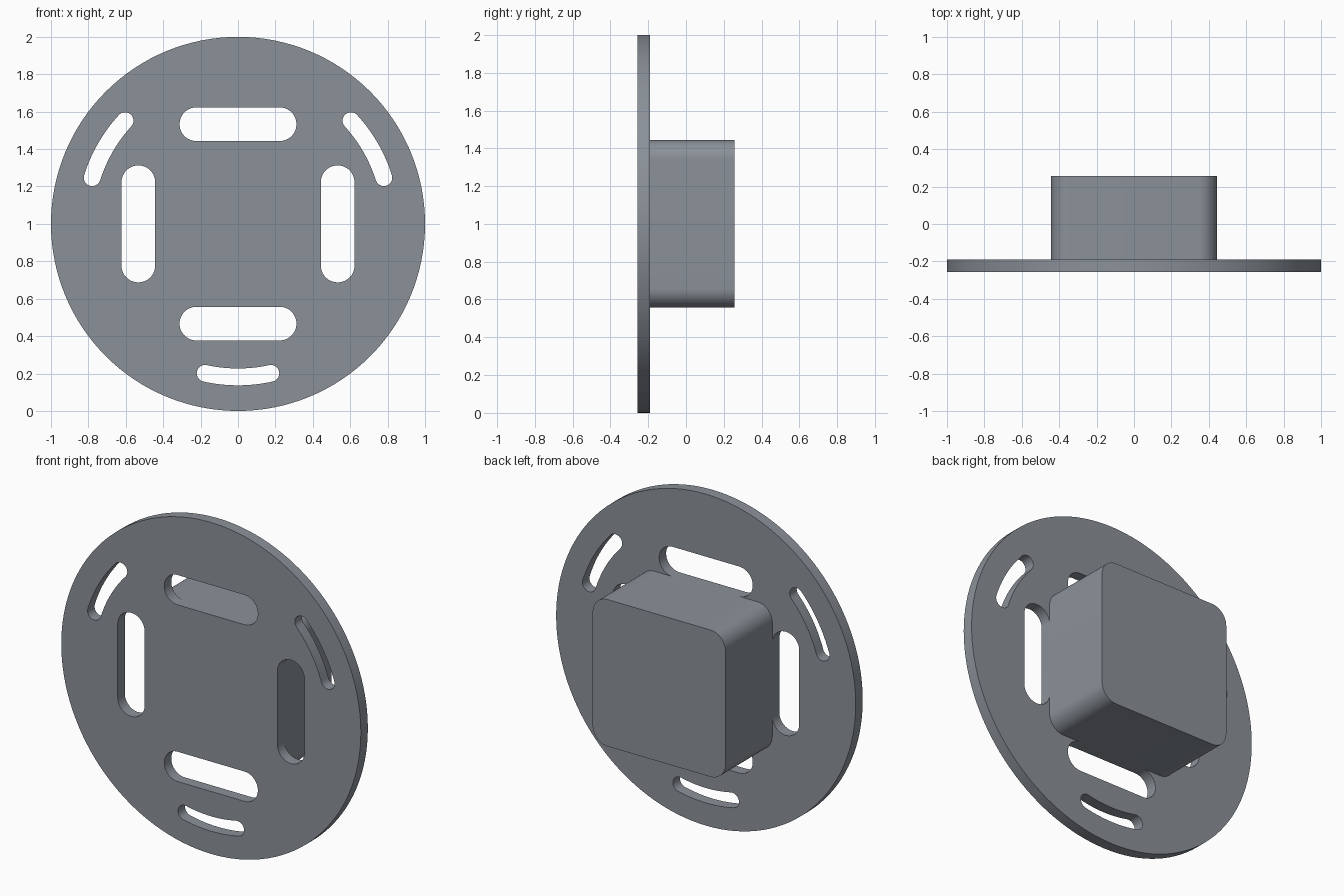
import bpy
import bmesh
from math import cos, sin, pi, radians

cube = bpy.data.objects.get("Cube")
if cube:
    bpy.data.objects.remove(cube, do_unlink=True)

DEPTH = 0.514         # overall, front to back
PLATE = 0.067         # plate thickness
FRONT = -DEPTH / 2

# Dark blue-grey finish shared by both parts
finish = bpy.data.materials.new("slate_grey")
finish.use_nodes = True
finish.diffuse_color = (0.26, 0.285, 0.32, 1)
shader = finish.node_tree.nodes["Principled BSDF"]
shader.inputs["Base Color"].default_value = finish.diffuse_color


def arc(cx, cy, r, start, end, steps):
    """Points along an arc, angles in radians."""
    angles = [start + (end - start) * i / steps for i in range(steps + 1)]
    return [(cx + r * cos(a), cy + r * sin(a)) for a in angles]


def rounded_rect(w, h, r, cx=0, cy=0, steps=16):
    """Rectangle with half sizes w, h and corner radius r."""
    pts = []
    for i, (sx, sy) in enumerate([(1, 1), (-1, 1), (-1, -1), (1, -1)]):
        pts += arc(cx + sx * (w - r), cy + sy * (h - r), r,
                   i * pi / 2, (i + 1) * pi / 2, steps)
    return pts


def arc_slot(mid, half, radius, r):
    """Curved slot following a circle, with round ends."""
    a, b = mid - half, mid + half
    return (arc(0, 0, radius + r, a, b, 16)
            + arc(radius * cos(b), radius * sin(b), r, b, b + pi, 16)
            + arc(0, 0, radius - r, b, a, 16)
            + arc(radius * cos(a), radius * sin(a), r, a + pi, a + 2 * pi, 16))


def extrude_profile(name, loops, y0, y1):
    """Solid from an outline and holes drawn in the front plane."""
    curve = bpy.data.curves.new(name, "CURVE")
    curve.dimensions = "2D"
    curve.fill_mode = "BOTH"
    curve.extrude = (y1 - y0) / 2
    for pts in loops:
        # drop points repeated where arcs meet
        pts = [p for i, p in enumerate(pts)
               if abs(p[0] - pts[i - 1][0]) + abs(p[1] - pts[i - 1][1]) > 1e-5]
        spline = curve.splines.new("POLY")
        spline.points.add(len(pts) - 1)
        for point, (x, y) in zip(spline.points, pts):
            point.co = (x, y, 0, 1)
        spline.use_cyclic_u = True
    obj = bpy.data.objects.new(name, curve)
    bpy.context.collection.objects.link(obj)
    obj.location = (0, (y0 + y1) / 2, 1)
    obj.rotation_euler.x = pi / 2
    bpy.ops.object.select_all(action="DESELECT")
    obj.select_set(True)
    bpy.context.view_layer.objects.active = obj
    bpy.ops.object.convert(target="MESH")
    obj = bpy.context.object
    bm = bmesh.new()
    bm.from_mesh(obj.data)
    bmesh.ops.remove_doubles(bm, verts=bm.verts, dist=1e-5)
    bmesh.ops.recalc_face_normals(bm, faces=bm.faces)
    bm.to_mesh(obj.data)
    bm.free()
    obj.data.materials.clear()
    obj.data.materials.append(finish)
    bpy.ops.object.shade_smooth_by_angle(angle=radians(30))


# Round plate with four straight slots and three curved ones
loops = [arc(0, 0, 1, 0, 2 * pi, 128)]
for side in (-1, 1):
    loops.append(rounded_rect(0.3125, 0.09, 0.09, cy=side * 0.533))
    loops.append(rounded_rect(0.09, 0.3125, 0.09, cx=side * 0.533))
for angle in (30, 150, 270):
    loops.append(arc_slot(radians(angle), radians(12.4), 0.818, 0.045))
extrude_profile("mounting_plate", loops, FRONT, FRONT + PLATE)

# Housing block with rounded edges behind the plate
extrude_profile("rear_housing", [rounded_rect(0.443, 0.443, 0.1)],
                FRONT + PLATE, -FRONT)
